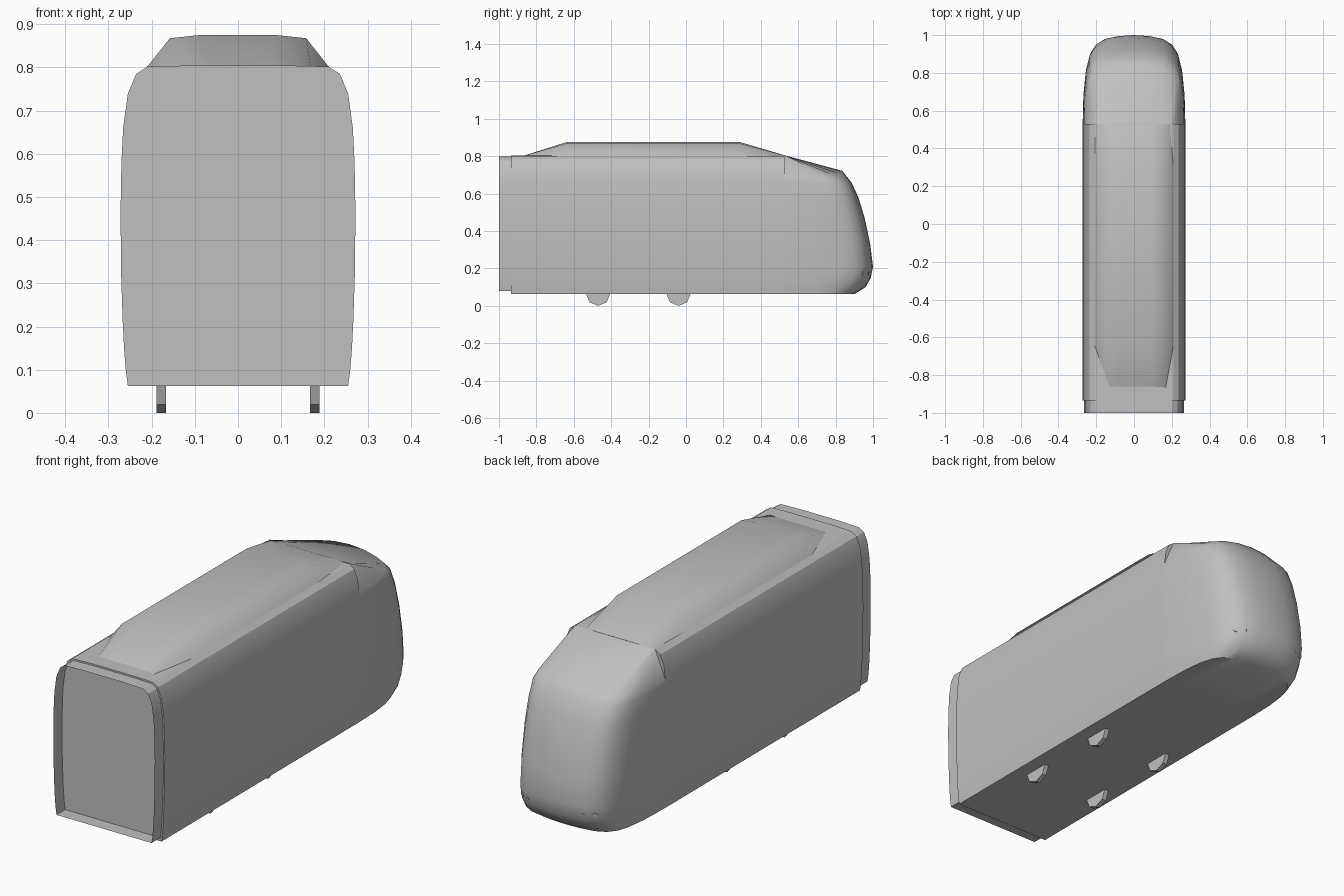
import bpy, bmesh, math
from mathutils import Vector
from mathutils.bvhtree import BVHTree

cube = bpy.data.objects.get("Cube")
if cube:
    bpy.data.objects.remove(cube, do_unlink=True)

GREY = (0.53, 0.53, 0.53, 1)
grey = bpy.data.materials.new("plain_grey")
grey.use_nodes = True
grey.diffuse_color = GREY
grey.node_tree.nodes["Principled BSDF"].inputs["Base Color"].default_value = GREY


def finish(name, bm, angle=30):
    mesh = bpy.data.meshes.new(name)
    bm.to_mesh(mesh)
    bm.free()
    mesh.materials.append(grey)
    mesh.shade_smooth()
    mesh.set_sharp_from_angle(angle=math.radians(angle))
    obj = bpy.data.objects.new(name, mesh)
    bpy.context.collection.objects.link(obj)
    return obj


def loft(rows, closed=False, fill=True, inward=False):
    """Join rows of points with faces, optionally filling the open ends."""
    bm = bmesh.new()
    grid = [[bm.verts.new(p) for p in row] for row in rows]
    n = len(rows[0])
    for a, b in zip(grid, grid[1:]):
        for i in range(n if closed else n - 1):
            j = (i + 1) % n
            bm.faces.new((a[i], a[j], b[j], b[i]))
    bmesh.ops.remove_doubles(bm, verts=bm.verts, dist=0.0005)
    if fill:
        bmesh.ops.holes_fill(bm, edges=[e for e in bm.edges if e.is_boundary], sides=0)
    bmesh.ops.recalc_face_normals(bm, faces=bm.faces)
    if inward:
        bmesh.ops.reverse_faces(bm, faces=bm.faces)
    return bm


def mirrored(half):
    """Points listed from the left edge to the middle, continued to the right."""
    return half + [(-x, *rest) for x, *rest in reversed(half) if x > 0]


BACK, JOIN = -0.935, 0.53

# Side wall layers: height, half width, and how far the nose reaches
layers = [(0.062, 0.255, 0.90), (0.10, 0.26, 0.96), (0.15, 0.264, 0.988),
          (0.21, 0.267, 1.0), (0.33, 0.271, 0.985), (0.47, 0.272, 0.955),
          (0.58, 0.27, 0.922), (0.66, 0.266, 0.885)]
shoulder = [(0.255, 0.74), (0.236, 0.785), (0.21, 0.802), (0.1, 0.805)]
half = [(w, z) for z, w, reach in layers] + shoulder
section = half + [(-x, z) for x, z in reversed(half)]

# Straight body shell
finish("body_shell", loft([[(x, y, z) for x, z in section] for y in (BACK, JOIN)], closed=True))

# Recessed gangway: an open lining whose faces look inward
finish("gangway_lining", loft(
    [[(x * 0.975, y, 0.078 + (z - 0.062) * 0.968) for x, z in section] for y in (-1, BACK)],
    closed=True, fill=False, inward=True))

# Rounded nose: plan curve as (width fraction, setback) swept up the layers
plan = mirrored([(1, 1), (0.985, 0.64), (0.94, 0.38), (0.87, 0.21),
                 (0.75, 0.105), (0.57, 0.043), (0.3, 0.011), (0, 0)])


def nose_row(z, w, reach, drop=0):
    return [(u * w, reach - s * (reach - JOIN), z - drop * u * u) for u, s in plan]


rows = [nose_row(*layer) for layer in layers]
ridge = nose_row(0.722, 0.264, 0.835, drop=0.047)
floor = [(x, JOIN, z) for x, y, z in rows[0]]
roof_edge = [(max(-0.21, min(0.21, x)), JOIN, 0.804) for x, y, z in ridge]
nose_bm = loft([floor] + rows + [ridge, roof_edge])
surface = BVHTree.FromBMesh(nose_bm)
finish("cab_nose", nose_bm, 35)

# Raised roof pod with sloping ends: station, height fraction, width fraction
pod = mirrored([(0.21, 0.0), (0.16, 0.9), (0.09, 1.0)])
pod = [(0.21, 0), (0.158, 0.9), (0.09, 1)]
pod += [(-x, h) for x, h in reversed(pod)]
stations = [(-0.87, 0, 0.8), (-0.64, 1, 1), (0.29, 1, 1), (JOIN, 0.03, 0.97)]
finish("roof_pod", loft(
    [[(x * s, y, 0.802 + 0.073 * h * k) for x, h in pod] for y, k, s in stations],
    closed=True), 35)


def disc(name, centre, axis, radius, depth, sides):
    bm = bmesh.new()
    bmesh.ops.create_cone(bm, cap_ends=True, segments=sides,
                          radius1=radius, radius2=radius, depth=depth)
    turn = Vector(axis).to_track_quat("Z", "Y").to_matrix()
    bmesh.ops.rotate(bm, verts=bm.verts, matrix=turn)
    bmesh.ops.translate(bm, verts=bm.verts, vec=centre)
    return finish(name, bm)


for side, label in ((1, "left"), (-1, "right")):
    # Eight-sided wheels, half hidden in the floor
    for y, place in ((-0.47, "front"), (-0.04, "rear")):
        disc(f"{place}_{label}_wheel", (side * 0.178, y, 0.065), (1, 0, 0), 0.065, 0.022, 8)
    # Small round lamps set flush on the nose
    for x, y, r, kind in ((0.19, 0.95, 0.013, "large"), (0.145, 0.98, 0.007, "small")):
        spot, normal, *_ = surface.find_nearest(Vector((side * x, y, 0.172)))
        disc(f"{kind}_{label}_lamp", spot, normal, r, 0.004, 16)
